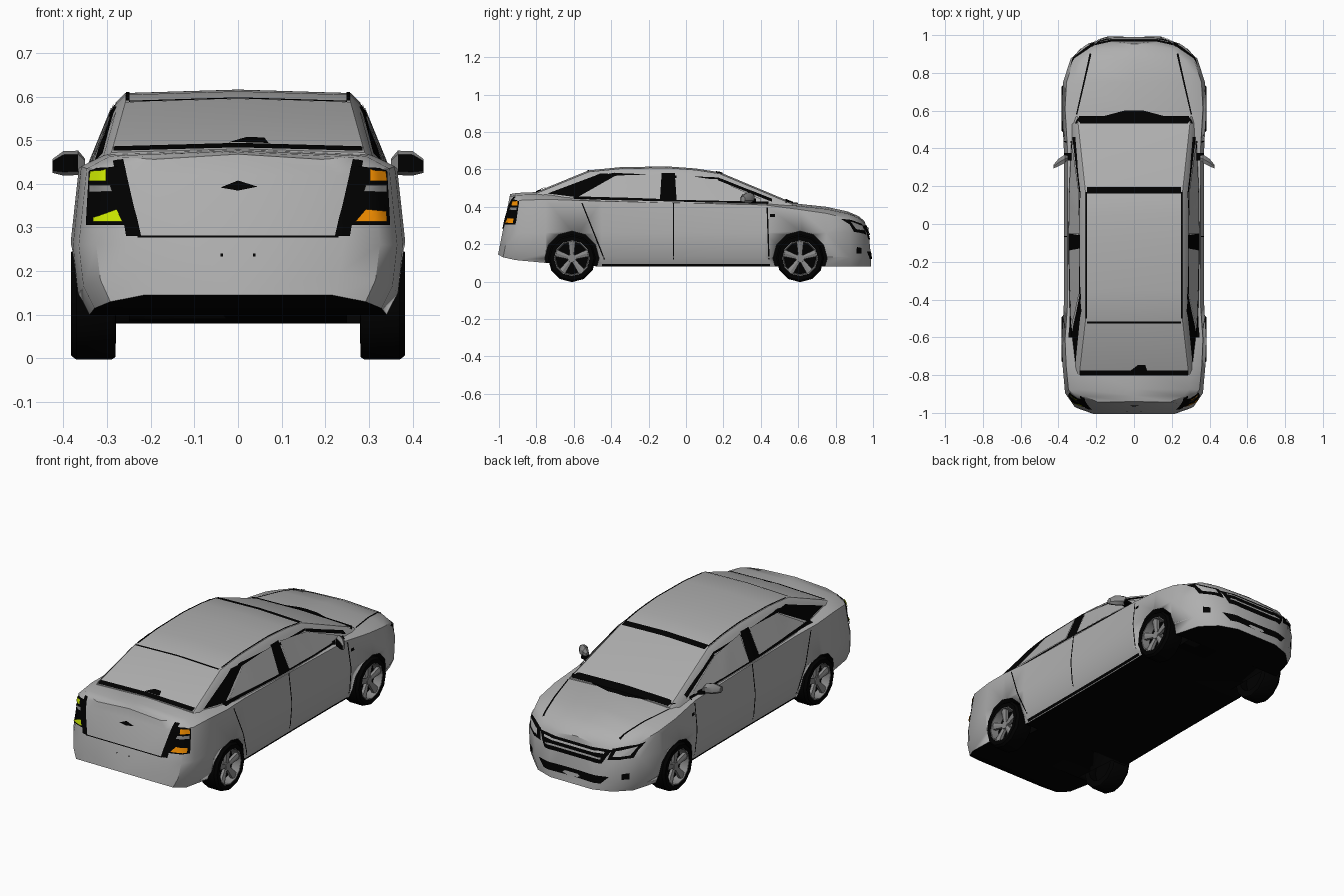
import bpy, bmesh, math
from mathutils import Vector
from mathutils.bvhtree import BVHTree

if "Cube" in bpy.data.objects:
    bpy.data.objects.remove(bpy.data.objects["Cube"])


def material(name, rgb):
    m = bpy.data.materials.new(name)
    m.diffuse_color = (*rgb, 1)
    m.use_nodes = True
    m.node_tree.nodes["Principled BSDF"].inputs["Base Color"].default_value = m.diffuse_color
    return m


PAINT = material("paint", (0.43, 0.43, 0.43))
ALLOY = material("alloy", (0.25, 0.25, 0.25))
BLACK = material("black_trim", (0.0, 0.0, 0.0))
ORANGE = material("orange_lens", (1.0, 0.3, 0.0))
YELLOW = material("yellow_lens", (0.6, 0.8, 0.0))


def build(name, verts, faces, mats, angle=35):
    me = bpy.data.meshes.new(name)
    me.from_pydata([tuple(v) for v in verts], [], faces)
    bm = bmesh.new()
    bm.from_mesh(me)
    bmesh.ops.recalc_face_normals(bm, faces=bm.faces)
    bm.to_mesh(me)
    bm.free()
    for m in mats:
        me.materials.append(m)
    for p in me.polygons:
        p.use_smooth = True
    me.set_sharp_from_angle(angle=math.radians(angle))
    ob = bpy.data.objects.new(name, me)
    bpy.context.collection.objects.link(ob)
    return ob


def loft(rings, caps=True, wrap=False):
    n, k = len(rings[0]), len(rings)
    faces = []
    for i in range(k if wrap else k - 1):
        a, b = i * n, (i + 1) % k * n
        faces += [(a + j, a + (j + 1) % n, b + (j + 1) % n, b + j) for j in range(n)]
    if caps:
        faces += [tuple(range(n)), tuple(range((k - 1) * n, k * n))]
    return [v for r in rings for v in r], faces


def mirror_ring(half):
    return half + [(-x, y, z) for x, y, z in half[-2:0:-1]]


# Lower body: y, half width, bottom, shoulder height, top, lean of the section
STATIONS = [
    (-0.99, 0.24, 0.145, 0.42, 0.468, 0.20), (-0.96, 0.325, 0.13, 0.43, 0.473, 0.20),
    (-0.90, 0.365, 0.115, 0.435, 0.476, 0.10), (-0.75, 0.378, 0.10, 0.44, 0.48, 0),
    (-0.61, 0.384, 0.09, 0.435, 0.465, 0), (-0.45, 0.372, 0.08, 0.43, 0.45, 0),
    (0.0, 0.370, 0.08, 0.42, 0.44, 0), (0.42, 0.372, 0.08, 0.41, 0.435, 0),
    (0.61, 0.384, 0.08, 0.385, 0.415, 0), (0.75, 0.376, 0.08, 0.365, 0.40, 0),
    (0.88, 0.335, 0.08, 0.335, 0.375, -0.1), (0.955, 0.25, 0.08, 0.30, 0.35, -0.25),
    (0.99, 0.14, 0.08, 0.275, 0.325, -0.35)]
rings = []
for y, w, zb, zs, zt, lean in STATIONS:
    half = [(0, zb), (0.9 * w, zb), (0.97 * w, zb + 0.05), (w, 0.26),
            (0.95 * w, zs), (0.8 * w, zt - 0.012), (0, zt)]
    # the tail leans all the way down, the nose only above the bumper
    rings.append(mirror_ring([(x, y + lean * (z - 0.22 if lean > 0 else max(z - 0.22, 0)), z) for x, z in half]))
body = build("lower_body", *loft(rings), [PAINT, BLACK])
for p in body.data.polygons:
    if p.normal.z < -0.8:
        p.material_index = 1

# Cabin: y, base half width, base height, roof edge half width, roof height
rings = []
for y, wb, zb, wr, zr in [
        (-0.80, 0.32, 0.42, 0.29, 0.480), (-0.52, 0.348, 0.41, 0.258, 0.595),
        (-0.35, 0.350, 0.41, 0.258, 0.612), (-0.10, 0.352, 0.41, 0.258, 0.616),
        (0.05, 0.352, 0.40, 0.258, 0.605), (0.18, 0.350, 0.40, 0.258, 0.585),
        (0.57, 0.335, 0.385, 0.30, 0.422)]:
    half = [(0, zb), (wb, zb), (wr + 0.022, zr - 0.03), (wr, zr - 0.008), (0, zr)]
    rings.append(mirror_ring([(x, y, z) for x, z in half]))
cabin = build("cabin", *loft(rings), [PAINT])

# Surface lookup used to lay trim onto the shell
sv, sf = [], []
for ob in (body, cabin):
    base = len(sv)
    sv += [v.co.copy() for v in ob.data.vertices]
    sf += [[base + i for i in p.vertices] for p in ob.data.polygons]
shell = BVHTree.FromPolygons(sv, sf)
VIEWS = {"side": (1, 0, 0), "rear": (0, -1, 0), "nose": (0, 1, 0), "top": (0, 0, 1)}


def patch(name, view, corners, mat, lift=0.005, both=False, n=8):
    """Project a four-cornered panel onto the shell along a view direction."""
    out = Vector(VIEWS[view])
    c = [Vector(q) for q in corners]
    verts = []
    for i in range(n + 1):
        for j in range(n + 1):
            u, v = i / n, j / n
            a, b = c[0].lerp(c[1], u).lerp(c[3].lerp(c[2], u), v)
            start = {"side": Vector((0, a, b)), "top": Vector((a, b, 0))}.get(view, Vector((a, 0, b)))
            hit, nor, *_ = shell.ray_cast(start + out * 2, -out)
            if hit is None:
                hit, nor, *_ = shell.find_nearest(start + out * 0.9)
            if nor.dot(out) < 0:
                nor = -nor
            verts.append(hit + nor * lift)
    m = n + 1
    faces = [(i * m + j, i * m + m + j, i * m + m + j + 1, i * m + j + 1)
             for i in range(n) for j in range(n)]
    build(name, verts, faces, [mat])
    if both:
        build(name + "_left", [(-x, y, z) for x, y, z in verts], faces, [mat])


# Side windows with black pillars and door gaps
patch("rear_pillar_trim", "side", [(-0.74, 0.47), (-0.58, 0.45), (-0.36, 0.575), (-0.46, 0.575)], BLACK, 0.003, True)
patch("centre_pillar", "side", [(-0.14, 0.43), (-0.05, 0.43), (-0.06, 0.58), (-0.13, 0.58)], BLACK, 0.004, True)
patch("belt_trim", "side", [(-0.60, 0.44), (0.44, 0.415), (0.44, 0.427), (-0.60, 0.455)], BLACK, 0.003, True, 16)
patch("rear_side_window", "side", [(-0.55, 0.455), (-0.14, 0.44), (-0.13, 0.573), (-0.37, 0.565)], PAINT, 0.006, True)
patch("front_side_window", "side", [(-0.05, 0.435), (0.17, 0.43), (0.17, 0.54), (-0.05, 0.573)], PAINT, 0.006, True)
patch("quarter_window", "side", [(0.17, 0.43), (0.40, 0.425), (0.40, 0.44), (0.17, 0.54)], PAINT, 0.006, True)
patch("window_top_trim", "side", [(-0.48, 0.566), (0.17, 0.546), (0.17, 0.556), (-0.38, 0.58)], BLACK, 0.003, True, 16)
patch("front_pillar_trim", "side", [(0.17, 0.54), (0.46, 0.425), (0.46, 0.44), (0.17, 0.556)], BLACK, 0.004, True)
for label, y0, y1 in (("middle", -0.07, -0.07), ("rear", -0.56, -0.44), ("front", 0.43, 0.44)):
    patch(label + "_door_gap", "side", [(y1, 0.12), (y1 + 0.007, 0.12), (y0 + 0.007, 0.42), (y0, 0.42)], BLACK, 0.002, True, 12)
patch("sill", "side", [(-0.45, 0.083), (0.45, 0.083), (0.45, 0.096), (-0.45, 0.096)], BLACK, 0.003, True)
patch("side_marker", "side", [(0.45, 0.345), (0.475, 0.345), (0.475, 0.36), (0.45, 0.36)], BLACK, 0.005, True, 2)

# Glass edges seen from above
patch("windscreen_base", "top", [(-0.31, 0.53), (0.31, 0.53), (0.29, 0.57), (-0.29, 0.57)], BLACK, 0.005, n=16)
patch("windscreen_base_centre", "top", [(-0.2, 0.56), (0.2, 0.56), (0.05, 0.60), (-0.05, 0.60)], BLACK, 0.005)
patch("windscreen_top_gap", "top", [(-0.25, 0.16), (0.25, 0.16), (0.25, 0.195), (-0.25, 0.195)], BLACK, 0.003)
patch("rear_glass_top_gap", "top", [(-0.25, -0.525), (0.25, -0.525), (0.25, -0.517), (-0.25, -0.517)], BLACK, 0.003)
patch("rear_glass_base", "top", [(-0.285, -0.80), (0.285, -0.80), (0.285, -0.775), (-0.285, -0.775)], BLACK, 0.004)
patch("high_brake_light", "top", [(-0.02, -0.775), (0.07, -0.775), (0.06, -0.745), (0.02, -0.745)], BLACK, 0.006, n=3)
patch("roof_edge_trim", "top", [(0.248, -0.50), (0.256, -0.50), (0.256, 0.17), (0.248, 0.17)], BLACK, 0.002, True, 12)
patch("bonnet_gap", "top", [(0.30, 0.58), (0.307, 0.58), (0.235, 0.90), (0.225, 0.90)], BLACK, 0.003, True, 12)

# Tail: lid gaps and lamps
patch("boot_side_gap", "rear", [(0.222, 0.28), (0.255, 0.28), (0.285, 0.45), (0.262, 0.455)], BLACK, 0.004, True)
patch("boot_lower_gap", "rear", [(-0.23, 0.276), (0.23, 0.276), (0.23, 0.281), (-0.23, 0.281)], BLACK, 0.003)
patch("tail_lamp_housing", "rear", [(0.25, 0.305), (0.345, 0.305), (0.338, 0.43), (0.275, 0.438)], BLACK, 0.005, True)
patch("tail_lamp_reflector", "rear", [(0.285, 0.38), (0.335, 0.38), (0.335, 0.396), (0.29, 0.396)], ALLOY, 0.009, True, 4)
for s, mat, side in ((1, ORANGE, "right"), (-1, YELLOW, "left")):
    lower = [(0.266, 0.312), (0.335, 0.312), (0.333, 0.336), (0.29, 0.34)] if s > 0 else \
            [(0.262, 0.312), (0.325, 0.312), (0.325, 0.322), (0.275, 0.34)]
    for label, q in (("upper", [(0.30, 0.405), (0.335, 0.405), (0.332, 0.428), (0.30, 0.43)]), ("lower", lower)):
        patch(f"{label}_lens_{side}", "rear", [(s * x, z) for x, z in q], mat, 0.009, n=5)
patch("boot_latch", "rear", [(-0.04, 0.39), (0, 0.383), (0.045, 0.392), (0, 0.406)], BLACK, 0.008, n=3)
patch("reverse_sensor", "rear", [(0.034, 0.233), (0.04, 0.233), (0.04, 0.24), (0.034, 0.24)], BLACK, 0.005, True, 1)

# Nose: grille, lower intake and lamps
patch("grille", "nose", [(-0.17, 0.225), (0.17, 0.225), (0.215, 0.298), (-0.215, 0.298)], BLACK, 0.004, n=20)
for z, w in ((0.248, 0.165), (0.276, 0.18)):
    patch("grille_bar", "nose", [(-w, z), (w, z), (w, z + 0.01), (-w, z + 0.01)], PAINT, 0.009, n=20)
patch("lower_intake", "nose", [(-0.17, 0.12), (0.17, 0.12), (0.21, 0.16), (-0.21, 0.16)], BLACK, 0.004, n=20)
patch("headlamp_surround", "nose", [(0.20, 0.25), (0.31, 0.265), (0.335, 0.335), (0.215, 0.305)], BLACK, 0.004, True, 12)
patch("headlamp_lens", "nose", [(0.225, 0.268), (0.295, 0.278), (0.32, 0.322), (0.235, 0.297)], PAINT, 0.009, True, 12)
patch("fog_lamp", "nose", [(0.265, 0.15), (0.295, 0.15), (0.295, 0.185), (0.265, 0.18)], BLACK, 0.005, True, 4)


def circle(x, r, cy, cz, n, s=1):
    return [(s * x, cy + r * math.sin(2 * math.pi * i / n), cz + r * math.cos(2 * math.pi * i / n))
            for i in range(n)]


# Wheels and wheel arches
for y in (-0.61, 0.61):
    for s, side in ((1, "right"), (-1, "left")):
        tag = f"{'front' if y < 0 else 'back'}_{side}"
        arch = build("arch_cutter", *loft([circle(x, 0.145, y, 0.125, 12, s) for x in (0.25, 0.5)]), [PAINT, BLACK])
        for p in arch.data.polygons:
            p.material_index = 1
        cut = body.modifiers.new("arch", "BOOLEAN")
        cut.operation, cut.solver, cut.object = "DIFFERENCE", "EXACT", arch
        bpy.context.view_layer.objects.active = body
        bpy.ops.object.modifier_apply(modifier=cut.name)
        bpy.data.objects.remove(arch)

        profile = [(0.28, 0.088), (0.281, 0.122), (0.29, 0.128), (0.37, 0.128), (0.383, 0.118), (0.383, 0.096), (0.36, 0.09)]
        build("tyre_" + tag, *loft([circle(x, r, y, 0.125, 12, s) for x, r in profile], False, True), [BLACK])
        build("rim_back_" + tag, *loft([circle(x, 0.092, y, 0.125, 12, s) for x in (0.325, 0.335)]), [BLACK])
        build("rim_ring_" + tag, *loft([circle(x, r, y, 0.125, 12, s) for x, r in
              ((0.335, 0.093), (0.381, 0.096), (0.381, 0.091), (0.335, 0.086))], False, True), [ALLOY])
        verts, faces = loft([circle(x, r, y, 0.125, 10, s) for x, r in ((0.335, 0.025), (0.368, 0.022))])
        for k in range(5):
            a = 2 * math.pi * k / 5
            ring = []
            for r, w, x in ((0.01, 0.010, 0.366), (0.09, 0.019, 0.376)):
                ring.append([(s * px, y + r * math.sin(a) + t * math.cos(a), 0.125 + r * math.cos(a) - t * math.sin(a))
                             for px, t in ((x - 0.02, -w), (x - 0.004, -w), (x, 0), (x - 0.004, w), (x - 0.02, w))])
            v, f = loft(ring)
            faces += [tuple(i + len(verts) for i in q) for q in f]
            verts += v
        build("spokes_" + tag, verts, faces, [ALLOY], 20)

# Door mirrors
for s, side in ((1, "right"), (-1, "left")):
    rings = [[(s * x, yc + dy * d, zc + dz * h) for dy, dz in ((-1, -0.7), (-1, 0.7), (0, 1), (1, 0.5), (1, -0.5), (0, -1))]
             for x, yc, zc, d, h in ((0.350, 0.35, 0.442, 0.012, 0.015), (0.366, 0.345, 0.448, 0.022, 0.028),
                                     (0.40, 0.325, 0.447, 0.02, 0.028), (0.425, 0.305, 0.441, 0.01, 0.016))]
    build("mirror_" + side, *loft(rings), [ALLOY])
    build("mirror_glass_" + side, [(x, y - 0.003, z) for x, y, z in (rings[1][0], rings[1][1], rings[2][1], rings[3][1], rings[3][0], rings[2][0])],
          [(0, 1, 2, 5), (5, 2, 3, 4)], [BLACK])
    build("mirror_arm_" + side, *loft([[(s * x, 0.355 + dy, z + dz) for dy, dz in ((-0.02, -0.008), (0.02, -0.008), (0.02, 0.008), (-0.02, 0.008))]
          for x, z in ((0.325, 0.425), (0.37, 0.435))]), [BLACK])
